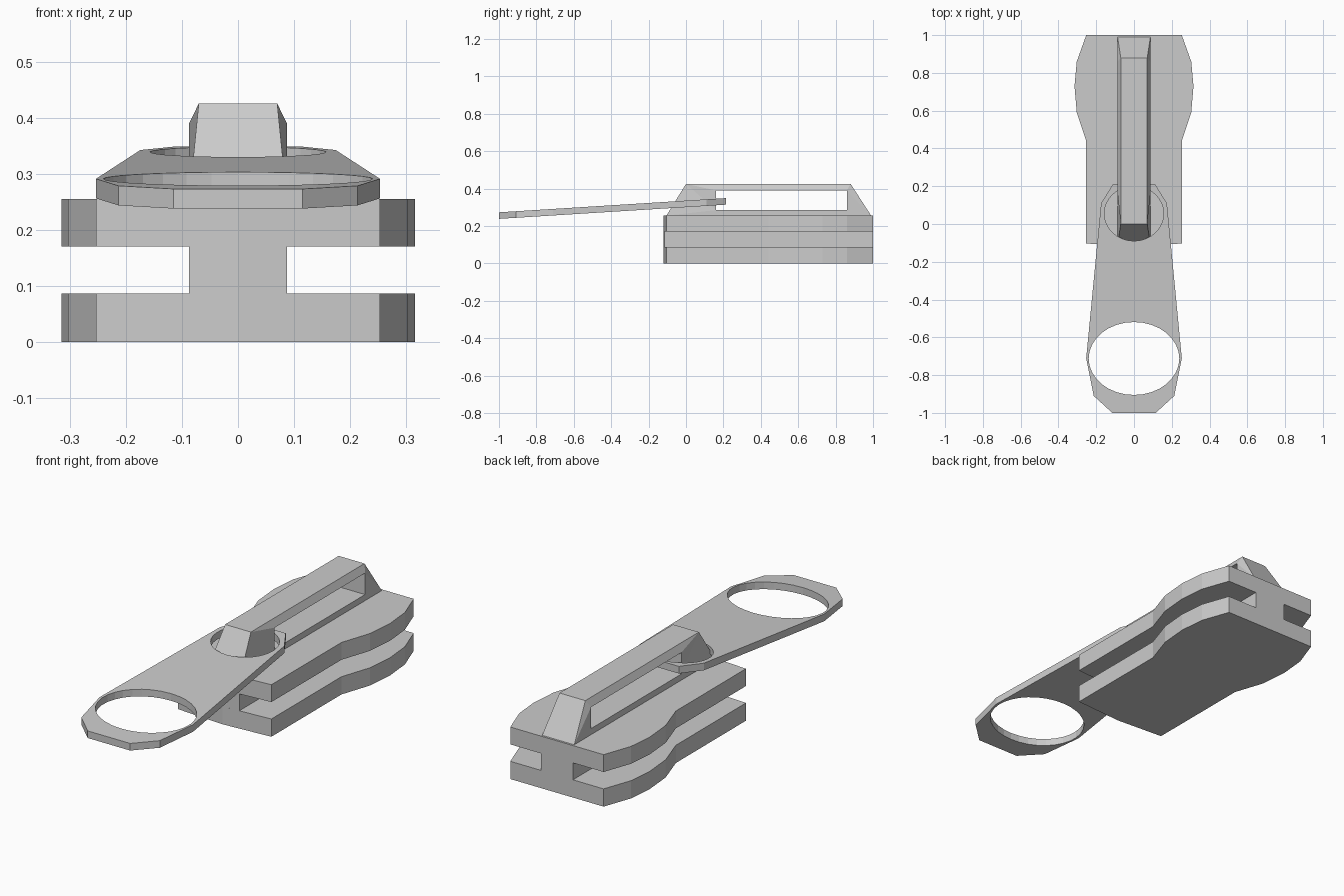
import bpy, bmesh
from math import cos, sin, tau

if "Cube" in bpy.data.objects:
    bpy.data.objects.remove(bpy.data.objects["Cube"])


def mirrored(half):
    """Close a right-hand half outline (x >= 0) across x = 0."""
    return half + [(-x, y) for x, y in reversed(half) if x > 0]


def ellipse(cy, rx, ry, n=32):
    return [(rx * cos(tau * i / n), cy + ry * sin(tau * i / n)) for i in range(n)]


def slab(name, loops, place):
    """Solid from an outline plus holes; place(u, v, side) maps side 0/1 to 3D."""
    bm = bmesh.new()
    for loop in loops:
        vs = [bm.verts.new((u, v, 0)) for u, v in loop]
        for a, b in zip(vs, vs[1:] + vs[:1]):
            bm.edges.new((a, b))
    if len(loops) == 1:
        bm.faces.new(vs)
    else:
        bmesh.ops.triangle_fill(bm, edges=bm.edges[:], use_beauty=True, normal=(0, 0, 1))
    ext = bmesh.ops.extrude_face_region(bm, geom=bm.faces[:], use_keep_orig=True)
    top = {g for g in ext["geom"] if isinstance(g, bmesh.types.BMVert)}
    for v in bm.verts:
        v.co = place(v.co.x, v.co.y, 1 if v in top else 0)
    bmesh.ops.recalc_face_normals(bm, faces=bm.faces[:])
    mesh = bpy.data.meshes.new(name)
    bm.to_mesh(mesh)
    bm.free()
    ob = bpy.data.objects.new(name, mesh)
    bpy.context.collection.objects.link(ob)
    return ob


# slider body: two waisted plates joined by a central web
plate = mirrored([(0, -0.12), (0.253, -0.103), (0.253, 0.44), (0.303, 0.59),
                  (0.315, 0.73), (0.303, 0.86), (0.253, 1.0)])
web = mirrored([(0, -0.12), (0.087, -0.114), (0.087, 1.0)])
for name, outline, z0, z1 in (("lower_plate", plate, 0, 0.087),
                              ("web", web, 0.087, 0.17),
                              ("upper_plate", plate, 0.17, 0.255)):
    slab(name, [outline], lambda u, v, s, a=z0, b=z1: (u, v, b if s else a))

# bridge on top: side profile with a slot, sides leaning in towards the top bar
bridge_outer = [(-0.105, 0.255), (0.0, 0.425), (0.88, 0.425), (0.99, 0.255)]
bridge_slot = [(0.16, 0.285), (0.16, 0.39), (0.86, 0.39), (0.86, 0.285)]


def bridge_place(u, v, s):
    x = 0.07 if v > 0.42 else 0.087
    return (x if s else -x, u, v)


slab("bridge", [bridge_outer, bridge_slot], bridge_place)

# pull tab: tapered tilted plate with a finger hole and a bridge hole
tab = mirrored([(0.115, -1.0), (0.213, -0.91), (0.253, -0.71),
                (0.174, 0.11), (0.11, 0.213)])


def tab_place(u, v, s):
    return (u, v, 0.238 + 0.0625 * (v + 1) + 0.035 * s)


slab("pull_tab", [tab, ellipse(-0.712, 0.24, 0.193), ellipse(0.055, 0.157, 0.145)], tab_place)
